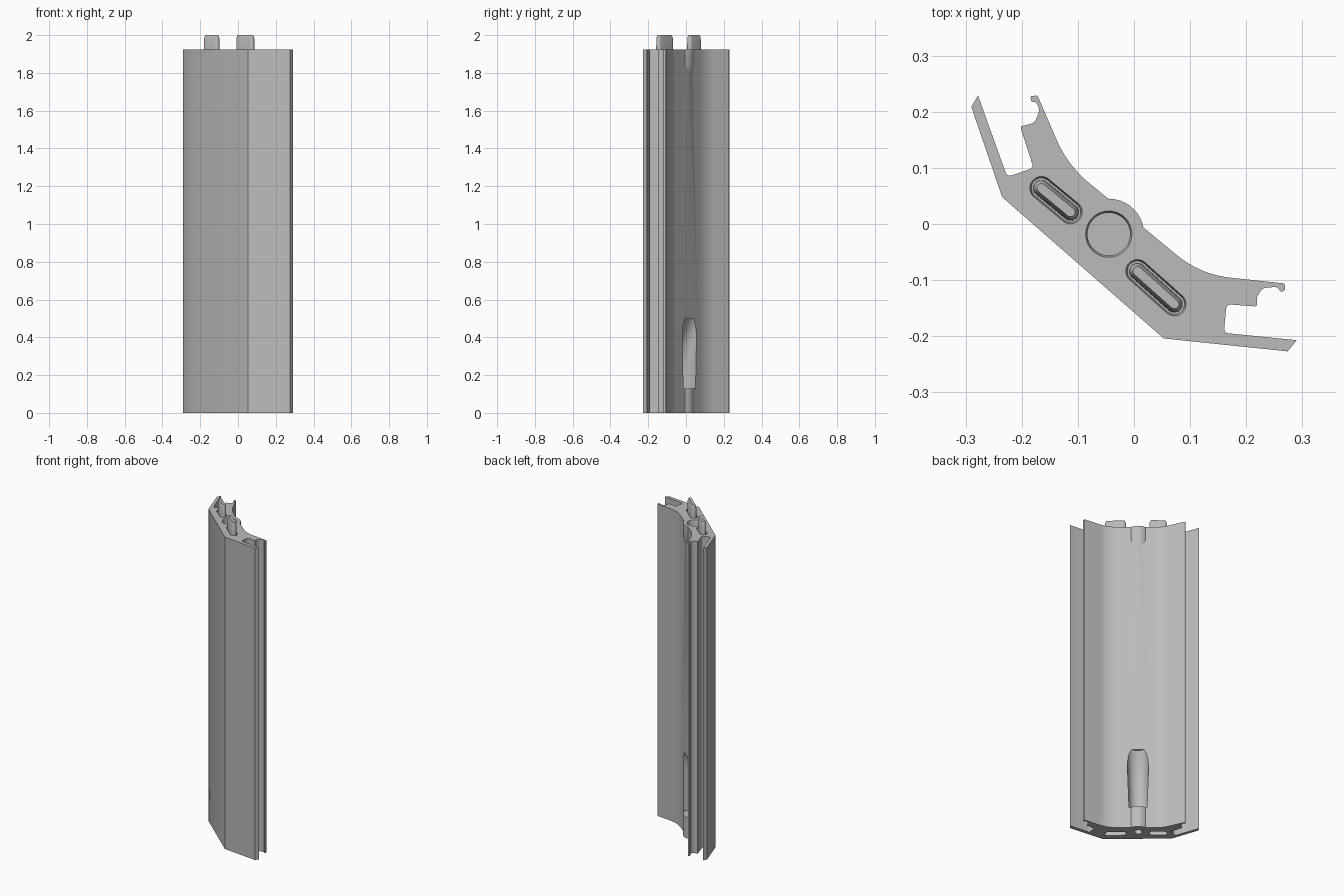
import bpy, bmesh, math
from mathutils import Vector

if "Cube" in bpy.data.objects:
    bpy.data.objects.remove(bpy.data.objects["Cube"], do_unlink=True)

gray = bpy.data.materials.new("plain gray")
gray.use_nodes = True
gray.diffuse_color = (0.5, 0.5, 0.5, 1)
gray.node_tree.nodes["Principled BSDF"].inputs["Base Color"].default_value = (0.5, 0.5, 0.5, 1)

HEIGHT = 1.925
ALONG = Vector((0.755, -0.655))   # direction of the flat front
INWARD = Vector((0.655, 0.755))   # from the front towards the concave side
CORE = Vector((-0.045, -0.018))   # centre of the round socket


def loft(name, sections):
    """Solid through equal-length outlines, given as (z, points)."""
    bm = bmesh.new()
    rings = [[bm.verts.new((p[0], p[1], z)) for p in pts] for z, pts in sections]
    for low, high in zip(rings, rings[1:]):
        for i in range(len(low)):
            j = (i + 1) % len(low)
            bm.faces.new((low[i], low[j], high[j], high[i]))
    bm.faces.new(rings[0][::-1])
    bm.faces.new(rings[-1])
    bmesh.ops.recalc_face_normals(bm, faces=bm.faces)
    mesh = bpy.data.meshes.new(name)
    bm.to_mesh(mesh)
    bm.free()
    obj = bpy.data.objects.new(name, mesh)
    bpy.context.collection.objects.link(obj)
    mesh.materials.append(gray)
    return obj


def capsule(a, b, r, n=14):
    """Outline of a round-ended slot from a to b."""
    a, b = Vector(a), Vector(b)
    d = b - a
    start = math.atan2(d.y, d.x) - math.pi / 2
    pts = []
    for k, c in enumerate((b, a)):
        for i in range(n + 1):
            t = start + math.pi * (k + i / n)
            pts.append(c + r * Vector((math.cos(t), math.sin(t))))
    return pts


def circle(c, r, n=40):
    return [c + r * Vector((math.cos(math.tau * i / n), math.sin(math.tau * i / n))) for i in range(n)]


def rounded(corners, steps=8):
    """Replace each (x, y, trim) corner, in thousandths, by a curve."""
    pts = []
    for i, (x, y, trim) in enumerate(corners):
        p = Vector((x, y))
        if not trim:
            pts.append(p / 1000)
            continue
        prev = Vector(corners[i - 1][:2])
        nxt = Vector(corners[(i + 1) % len(corners)][:2])
        a = p + (prev - p).normalized() * trim
        b = p + (nxt - p).normalized() * trim
        for s in range(steps + 1):
            t = s / steps
            pts.append(((1 - t) ** 2 * a + 2 * t * (1 - t) * p + t * t * b) / 1000)
    return pts


def combine(target, other, operation):
    mod = target.modifiers.new(other.name, "BOOLEAN")
    mod.operation = operation
    mod.solver = "EXACT"
    mod.object = other
    bpy.context.view_layer.objects.active = target
    bpy.ops.object.modifier_apply(modifier=mod.name)
    bpy.data.objects.remove(other, do_unlink=True)


# Main extrusion: flat front, two side arms, hooked rails, concave back
outline = rounded([
    (-235, 48, 0), (53, -204, 0),
    (274, -227, 0), (290, -207, 0), (160, -194, 9), (165, -143, 9), (219, -147, 4),
    (219, -130, 5), (229, -114, 8), (256, -112, 6), (261, -121, 3), (269, -119, 3),
    (269, -106, 4), (118, -90, 55), (-10, 16, 0), (-118, 104, 50),
    (-172, 229, 4), (-185, 228, 4), (-183, 218, 3), (-174, 217, 4), (-168, 203, 8),
    (-177, 180, 9), (-203, 174, 5), (-179, 100, 9), (-226, 84, 9),
    (-278, 229, 0), (-290, 209, 0)])
body = loft("extruded_column", [(0, outline), (HEIGHT, outline)])

# Rounded swellings on the concave side around the end sockets
top_boss = loft("top_boss", [(1.79, circle(CORE, 0.045)), (1.84, circle(CORE, 0.063)),
                             (HEIGHT, circle(CORE, 0.063))])
bottom_boss = loft("bottom_boss", [(0, circle(CORE, 0.063)), (0.2, circle(CORE, 0.063))])
for boss in (top_boss, bottom_boss):
    combine(body, boss, "UNION")

# Niche with a curved ramp rising out to the concave face
sections = []
for i in range(11):
    t = i / 10
    near = CORE + INWARD * (0.01 + 0.09 * t ** 2.2)
    sections.append((0.13 + 0.37 * t, capsule(near, CORE + INWARD * 0.2, 0.05 + 0.012 * t)))
combine(body, loft("niche_cutter", sections), "DIFFERENCE")

# Round sockets in both ends
combine(body, loft("top_socket_cutter", [(1.8, circle(CORE, 0.038)), (1.915, circle(CORE, 0.038)),
                                         (1.93, circle(CORE, 0.043))]), "DIFFERENCE")
combine(body, loft("bottom_socket_cutter", [(-0.01, circle(CORE, 0.022)), (0.15, circle(CORE, 0.022))]),
        "DIFFERENCE")

# Locating pins on top, each in a shallow groove, with matching slots below
pins = []
for side, a, b in (("right", (-0.165, 0.064), (-0.113, 0.021)),
                   ("left", (0.006, -0.084), (0.072, -0.143))):
    combine(body, loft("groove_cutter", [(HEIGHT - 0.012, capsule(a, b, 0.018)),
                                         (HEIGHT + 0.01, capsule(a, b, 0.023))]), "DIFFERENCE")
    combine(body, loft("slot_cutter", [(-0.01, capsule(a, b, 0.018)), (0.08, capsule(a, b, 0.018))]),
            "DIFFERENCE")
    pins.append(loft(side + "_locating_pin", [(HEIGHT - 0.02, capsule(a, b, 0.015)),
                                              (1.985, capsule(a, b, 0.014)), (2.0, capsule(a, b, 0.008))]))

# Smooth curved walls, crisp edges
bpy.ops.object.select_all(action="DESELECT")
for obj in [body] + pins:
    obj.select_set(True)
bpy.context.view_layer.objects.active = body
bpy.ops.object.shade_smooth_by_angle(angle=math.radians(30))
